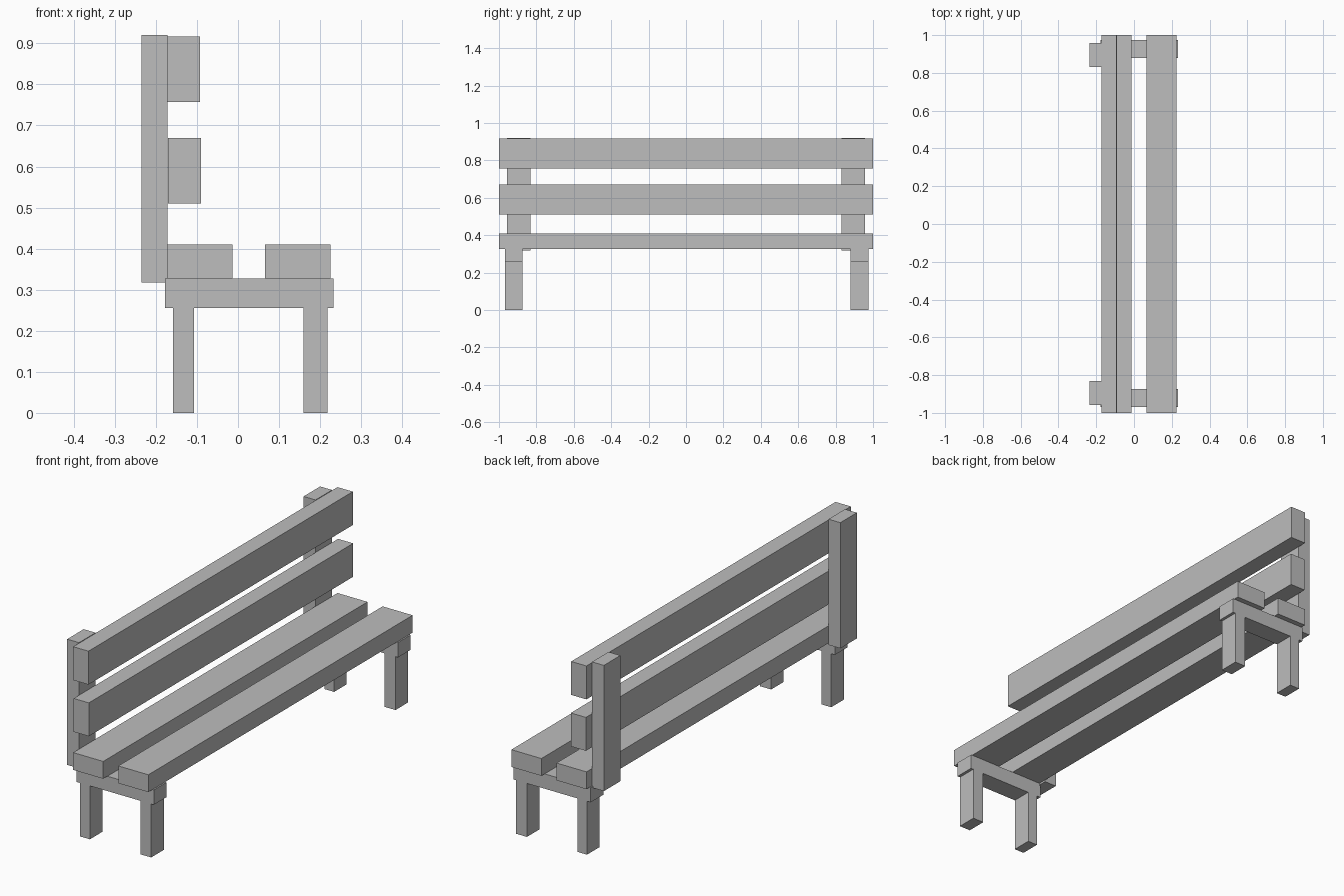
import bpy
import bmesh

cube = bpy.data.objects.get("Cube")
if cube:
    bpy.data.objects.remove(cube, do_unlink=True)

# Single plain grey finish
grey = bpy.data.materials.new("plain grey")
grey.use_nodes = True
colour = (0.51, 0.51, 0.51, 1)
grey.diffuse_color = colour
grey.node_tree.nodes["Principled BSDF"].inputs["Base Color"].default_value = colour


def extrude_profile(name, profile, y0, y1):
    """Extrude a closed x-z outline from y0 to y1."""
    bm = bmesh.new()
    face = bm.faces.new([bm.verts.new((x, y0, z)) for x, z in profile])
    result = bmesh.ops.extrude_face_region(bm, geom=[face], use_keep_orig=True)
    verts = [g for g in result["geom"] if isinstance(g, bmesh.types.BMVert)]
    bmesh.ops.translate(bm, verts=verts, vec=(0, y1 - y0, 0))
    bmesh.ops.recalc_face_normals(bm, faces=bm.faces)
    mesh = bpy.data.meshes.new(name)
    bm.to_mesh(mesh)
    bm.free()
    mesh.materials.append(grey)
    obj = bpy.data.objects.new(name, mesh)
    bpy.context.collection.objects.link(obj)
    return obj


def board(name, x0, x1, z0, z1, y0=-1, y1=1):
    return extrude_profile(name, [(x0, z0), (x1, z0), (x1, z1), (x0, z1)], y0, y1)


# Long slats of the seat and backrest
board("seat_slat_rear", -0.173, -0.014, 0.327, 0.41)
board("seat_slat_front", 0.066, 0.225, 0.327, 0.41)
board("back_slat_lower", -0.17, -0.09, 0.51, 0.67)
board("back_slat_upper", -0.173, -0.092, 0.757, 0.917)

# Upright posts behind the backrest
for side, y0, y1 in (("left", -0.957, -0.832), ("right", 0.832, 0.957)):
    board("back_post_" + side, -0.235, -0.172, 0.318, 0.92, y0, y1)

# End frames: two legs joined by a crossbar
bar_low, bar_top = 0.256, 0.327
frame = [(-0.178, bar_low), (-0.158, bar_low), (-0.158, 0), (-0.107, 0),
         (-0.107, bar_low), (0.16, bar_low), (0.16, 0), (0.218, 0),
         (0.218, bar_low), (0.232, bar_low), (0.232, bar_top), (-0.178, bar_top)]
for side, y0, y1 in (("left", -0.968, -0.873), ("right", 0.88, 0.975)):
    extrude_profile("leg_frame_" + side, frame, y0, y1)
